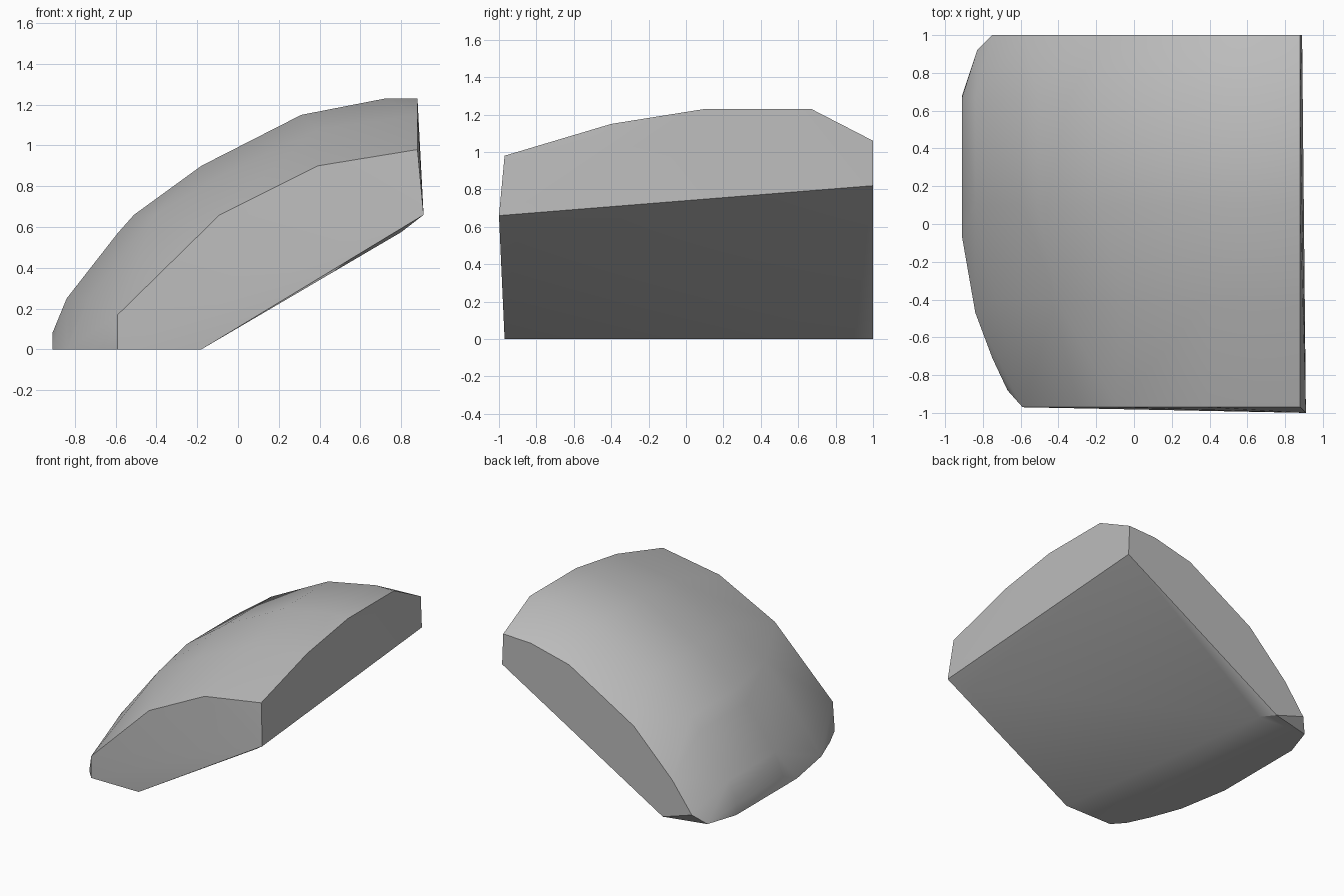
import bpy
import bmesh
import math

default_cube = bpy.data.objects.get("Cube")
if default_cube:
    bpy.data.objects.remove(default_cube, do_unlink=True)


def make_material(name, rgb):
    material = bpy.data.materials.new(name)
    material.use_nodes = True
    colour = (*rgb, 1.0)
    material.diffuse_color = colour
    material.node_tree.nodes["Principled BSDF"].inputs["Base Color"].default_value = colour
    return material


# Dome profiles (x, z), read from the left foot up to the right side
front_profile = [(-.59, 0), (-.59, .17), (-.09, .66), (.39, .9), (.88, .98)]
shoulder_profile = [(-.82, .08), (-.73, .25), (-.41, .66), (-.07, .86), (.39, 1.08), (.88, 1.15)]
crown_profile = [(-.91, .08), (-.84, .25), (-.59, .57), (-.51, .66),
                 (-.18, .9), (.31, 1.15), (.72, 1.23), (.88, 1.23)]
back_profile = [(-.75, .08), (-.58, .31), (-.25, .64), (.31, .97), (.64, 1.05), (.88, 1.06)]

# Outline of the flat foot (x, y) standing on the ground
foot_outline = [(-.18, -.97), (-.67, -.88), (-.75, -.71), (-.84, -.47), (-.91, -.07),
                (-.91, .68), (-.83, .92), (-.5, 1), (-.42, .9)]

# Corners of the sloping underside
underside_corners = [(.91, -1, .66), (.89, 1, .82), (.8, -.9, .575)]


def section(profile, y):
    return [(x, y, z) for x, z in profile]


def build_convex_part(name, points, material, smooth_angle):
    mesh = bpy.data.meshes.new(name)
    bm = bmesh.new()
    for point in points:
        bm.verts.new(point)
    hull = bmesh.ops.convex_hull(bm, input=bm.verts[:])
    # Remove points that fall inside the shell
    unused = [v for v in hull["geom_interior"] if isinstance(v, bmesh.types.BMVert)]
    bmesh.ops.delete(bm, geom=unused, context="VERTS")
    # Merge nearly coplanar triangles into clean flat faces
    bmesh.ops.dissolve_limit(bm, angle_limit=math.radians(2),
                             verts=bm.verts[:], edges=bm.edges[:])
    bmesh.ops.recalc_face_normals(bm, faces=bm.faces[:])
    bm.to_mesh(mesh)
    bm.free()
    mesh.materials.append(material)
    part = bpy.data.objects.new(name, mesh)
    bpy.context.collection.objects.link(part)
    bpy.context.view_layer.objects.active = part
    part.select_set(True)
    bpy.ops.object.shade_smooth_by_angle(angle=math.radians(smooth_angle))
    part.select_set(False)
    return part


# Domed shell fragment with flat cut sides
points = section(front_profile, -.97) + section(shoulder_profile, -.4)
points += section(crown_profile, .1) + section(crown_profile, .67)
points += section(back_profile, 1)
points += [(x, y, 0) for x, y in foot_outline]
points += underside_corners

grey = make_material("stone grey", (.5, .5, .5))
build_convex_part("domed_fragment", points, grey, 35)
